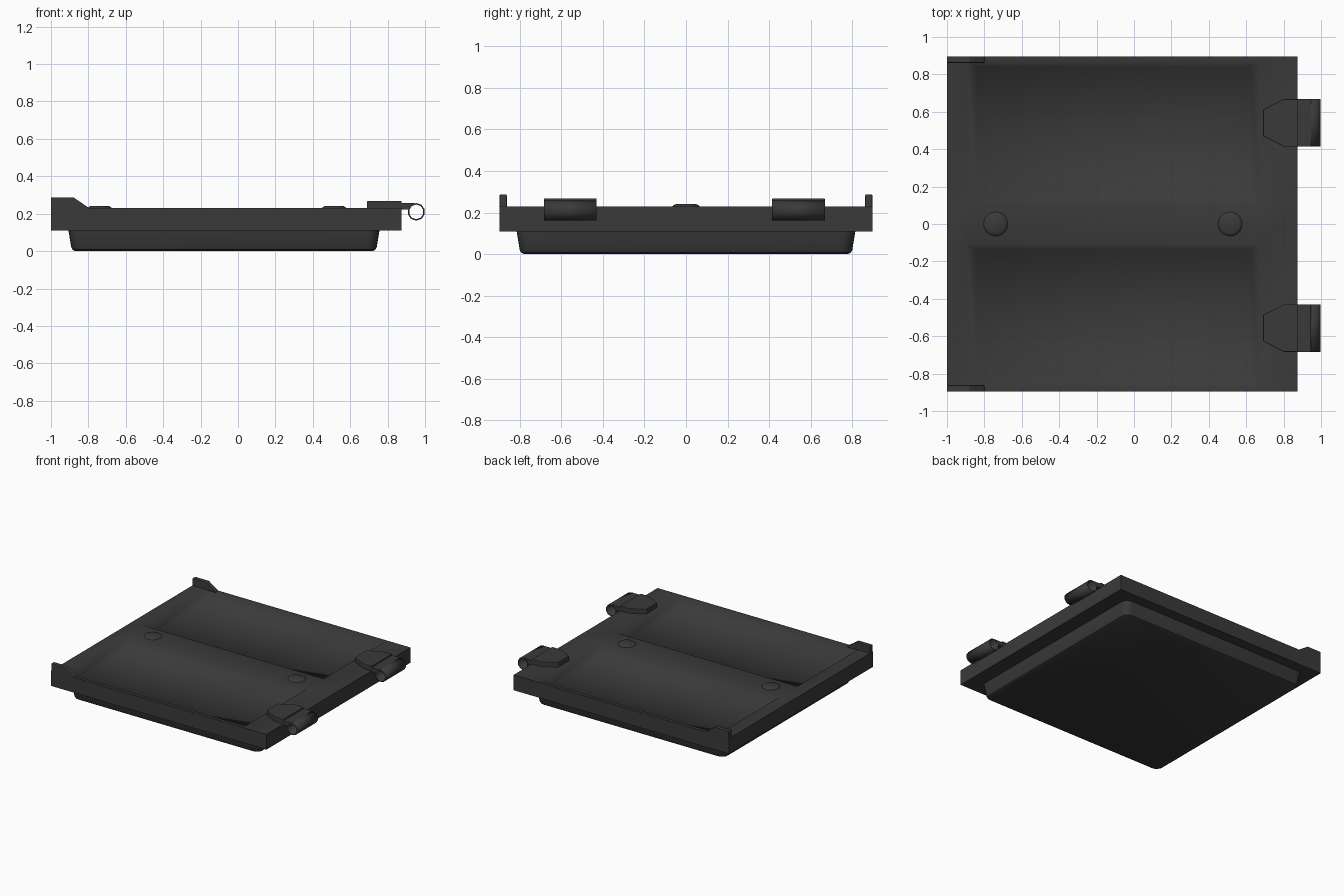
import bpy, bmesh, math
from mathutils import Vector

if "Cube" in bpy.data.objects:
    bpy.data.objects.remove(bpy.data.objects["Cube"])

dark = bpy.data.materials.new("dark_plastic")
dark.diffuse_color = (0.042, 0.042, 0.042, 1)
dark.use_nodes = True
dark.node_tree.nodes["Principled BSDF"].inputs["Base Color"].default_value = dark.diffuse_color


def make_object(name, bm, bevel=0, smooth=0):
    bmesh.ops.remove_doubles(bm, verts=bm.verts, dist=1e-5)
    bmesh.ops.recalc_face_normals(bm, faces=bm.faces)
    me = bpy.data.meshes.new(name)
    bm.to_mesh(me)
    bm.free()
    ob = bpy.data.objects.new(name, me)
    bpy.context.collection.objects.link(ob)
    me.materials.append(dark)
    if bevel:
        mod = ob.modifiers.new("edge_bevel", 'BEVEL')
        mod.width, mod.segments, mod.limit_method = bevel, 2, 'ANGLE'
    if smooth:
        bpy.ops.object.select_all(action='DESELECT')
        ob.select_set(True)
        bpy.context.view_layer.objects.active = ob
        bpy.ops.object.shade_smooth_by_angle(angle=math.radians(smooth))
    return ob


def prism(name, points, direction, bevel=0):
    # Extrude a flat closed outline along a direction
    bm = bmesh.new()
    face = bm.faces.new([bm.verts.new(p) for p in points])
    ext = bmesh.ops.extrude_face_region(bm, geom=[face], use_keep_orig=True)
    moved = [g for g in ext["geom"] if isinstance(g, bmesh.types.BMVert)]
    bmesh.ops.translate(bm, verts=moved, vec=Vector(direction))
    return make_object(name, bm, bevel)


def loft(name, loops, smooth=0):
    # Skin matching closed loops and cap the last one
    bm = bmesh.new()
    rings = [[bm.verts.new(p) for p in loop] for loop in loops]
    n = len(rings[0])
    for a, b in zip(rings, rings[1:]):
        for i in range(n):
            bm.faces.new((a[i], a[(i + 1) % n], b[(i + 1) % n], b[i]))
    bm.faces.new(rings[-1])
    return make_object(name, bm, smooth=smooth)


def rounded_rect(cx, hx, hy, r, z, steps=5):
    pts = []
    for k, (sx, sy) in enumerate([(1, 1), (-1, 1), (-1, -1), (1, -1)]):
        for s in range(steps + 1):
            a = math.pi / 2 * (k + s / steps)
            pts.append((cx + sx * (hx - r) + r * math.cos(a),
                        sy * (hy - r) + r * math.sin(a), z))
    return pts


# Panel: top surface split into cells, two of them sunk as shallow pans
Z0, Z1, FLOOR = 0.11, 0.23, 0.172
HY = 0.896
xs = [-1, -0.895, 0.67, 0.875]
ys = [-HY, -0.868, -0.108, 0.108, 0.868, HY]
bm = bmesh.new()


def quad(pts):
    bm.faces.new([bm.verts.new(p) for p in pts])


def rect(x0, x1, y0, y1, z):
    return [(x0, y0, z), (x1, y0, z), (x1, y1, z), (x0, y1, z)]


for i in range(3):
    for j in range(5):
        x0, x1, y0, y1 = xs[i], xs[i + 1], ys[j], ys[j + 1]
        top = rect(x0, x1, y0, y1, Z1)
        if i == 1 and j in (1, 3):
            low = rect(x0 + 0.055, x1 - 0.05, y0 + 0.028, y1 - 0.028, FLOOR)
            quad(low)
            for k in range(4):
                m = (k + 1) % 4
                quad([top[k], top[m], low[m], low[k]])
        else:
            quad(top)
bmesh.ops.remove_doubles(bm, verts=bm.verts, dist=1e-5)
rim = [e for e in bm.edges if e.is_boundary]
ext = bmesh.ops.extrude_edge_only(bm, edges=rim)["geom"]
for v in ext:
    if isinstance(v, bmesh.types.BMVert):
        v.co.z = Z0
# Underside lip around the tray
outer, inner = rect(-1, 0.875, -HY, HY, Z0), rect(-0.89, 0.735, -0.80, 0.80, Z0)
for k in range(4):
    m = (k + 1) % 4
    quad([outer[k], outer[m], inner[m], inner[k]])
make_object("panel", bm, smooth=75)

# Tapered tray under the panel
CX = -0.075
loft("lower_tray", [rounded_rect(CX, hx, hy, r, z) for hx, hy, r, z in [
    (0.832, 0.815, 0.06, 0.112), (0.828, 0.811, 0.058, 0.09),
    (0.817, 0.80, 0.055, 0.022), (0.81, 0.793, 0.05, 0.008),
    (0.795, 0.778, 0.045, 0.0)]], smooth=30)

# Round bosses on the centre rib
for n, x in enumerate((-0.74, 0.514)):
    loft(f"rib_boss_{n + 1}", [[(x + r * math.cos(a), r * math.sin(a), z)
         for a in (2 * math.pi * k / 20 for k in range(20))]
         for r, z in [(0.066, 0.228), (0.063, 0.233), (0.05, 0.241)]], smooth=60)

for s, side in ((1, "back"), (-1, "front")):
    # Raised corner ears on the left edge
    ear = [(-1, 0.225), (-0.80, 0.225), (-0.80, 0.233), (-0.88, 0.287), (-1, 0.287)]
    prism(f"corner_ear_{side}", [(x, s * HY, z) for x, z in ear],
          (0, -s * 0.034, 0), bevel=0.006)

    # Hinge: leaf plate, tab and open knuckle
    cy, hw = s * 0.549 - 0.008, 0.127
    leaf = [(0.875, -hw), (0.875, hw), (0.80, hw), (0.69, 0.07), (0.69, -0.07), (0.80, -hw)]
    prism(f"hinge_leaf_{side}", [(x, cy + y, 0.225) for x, y in leaf],
          (0, 0, 0.043), bevel=0.004)
    tab = [(0.86, 0.222), (0.913, 0.222), (0.93, 0.245), (0.945, 0.256), (0.86, 0.256)]
    prism(f"hinge_tab_{side}", [(x, cy - hw, z) for x, z in tab], (0, 2 * hw, 0))
    bpy.ops.mesh.primitive_cylinder_add(vertices=10, radius=0.047, depth=2 * hw,
                                        end_fill_type='NOTHING',
                                        location=(0.953, cy, 0.21),
                                        rotation=(math.pi / 2, 0, 0))
    knuckle = bpy.context.object
    knuckle.name = f"hinge_knuckle_{side}"
    knuckle.data.materials.append(dark)
    bpy.ops.object.shade_smooth_by_angle(angle=math.radians(40))
    wall = knuckle.modifiers.new("wall", 'SOLIDIFY')
    wall.thickness = 0.008
